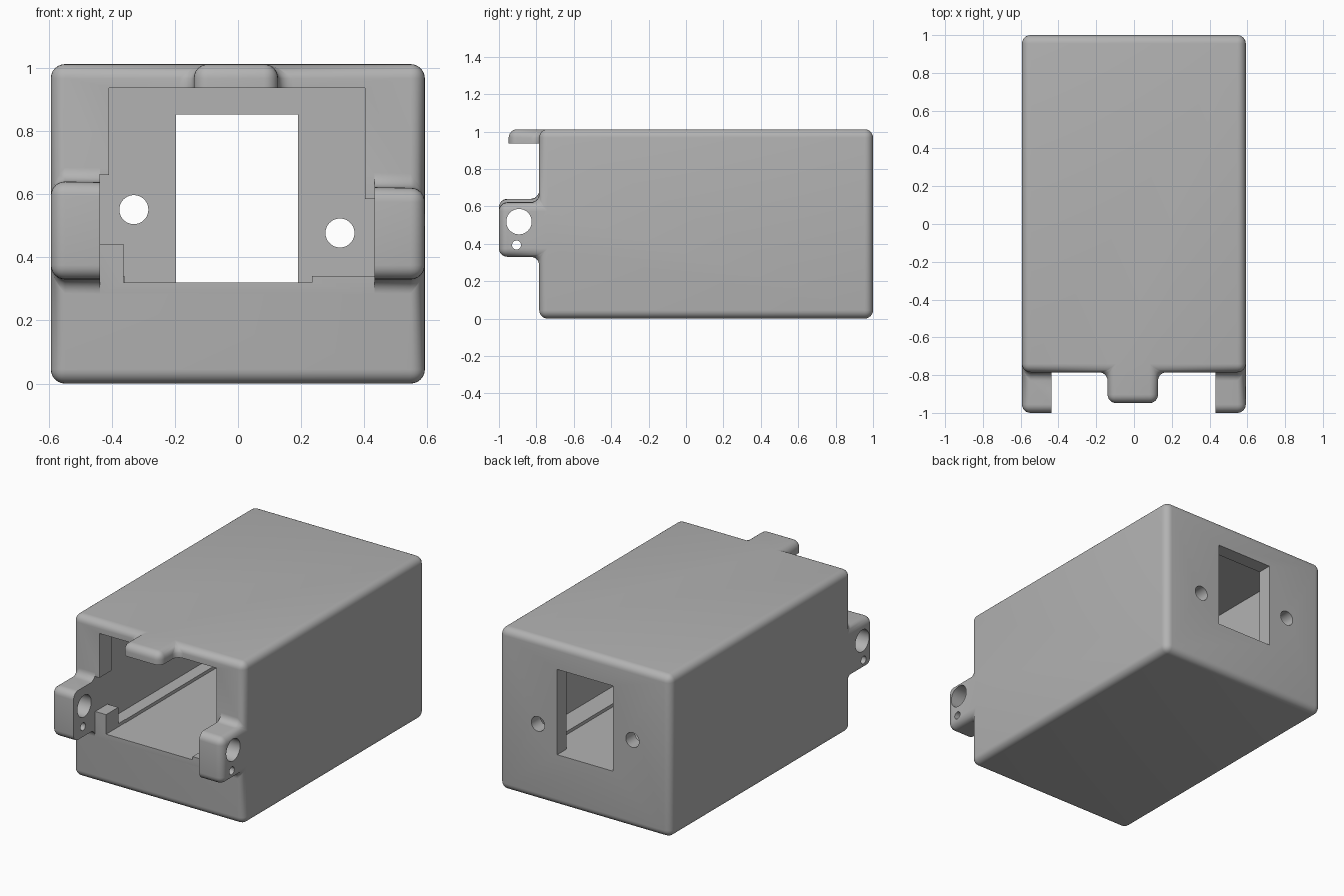
import bpy, bmesh, math
from mathutils import Matrix, Vector

if "Cube" in bpy.data.objects:
    bpy.data.objects.remove(bpy.data.objects["Cube"])

X0, X1 = -0.593, 0.592          # outer sides
FRONT, BACK, TIP = -0.785, 1.0, -1.0
TOP, CEILING, FLOOR = 1.012, 0.937, 0.32
EAR_L, EAR_R = -0.437, 0.432    # inner faces of the ears
RADIUS = 0.045

grey = bpy.data.materials.new("plain_grey")
grey.use_nodes = True
grey.diffuse_color = (0.448, 0.448, 0.448, 1)
grey.node_tree.nodes["Principled BSDF"].inputs["Base Color"].default_value = grey.diffuse_color


def link(name, bm):
    bmesh.ops.recalc_face_normals(bm, faces=bm.faces)
    mesh = bpy.data.meshes.new(name)
    bm.to_mesh(mesh)
    bm.free()
    mesh.materials.append(grey)
    obj = bpy.data.objects.new(name, mesh)
    bpy.context.collection.objects.link(obj)
    return obj


def prism(name, points, start, depth):
    """Extrude a closed outline of 3D points by the depth vector."""
    bm = bmesh.new()
    face = bm.faces.new([bm.verts.new(Vector(p) + Vector(start)) for p in points])
    new = bmesh.ops.extrude_face_region(bm, geom=[face])["geom"]
    bmesh.ops.translate(bm, vec=depth, verts=[v for v in new if isinstance(v, bmesh.types.BMVert)])
    return link(name, bm)


def prism_y(name, outline, y0, y1):
    return prism(name, [(x, 0, z) for x, z in outline], (0, y0, 0), (0, y1 - y0, 0))


def block(name, x0, x1, y0, y1, z0, z1):
    return prism_y(name, [(x0, z0), (x1, z0), (x1, z1), (x0, z1)], y0, y1)


def cylinder(name, center, radius, length, axis):
    bm = bmesh.new()
    turn = Matrix.Rotation(math.pi / 2, 4, "Y" if axis == "X" else "X")
    bmesh.ops.create_cone(bm, cap_ends=True, segments=40, radius1=radius, radius2=radius,
                          depth=length, matrix=Matrix.Translation(center) @ turn)
    return link(name, bm)


def boolean(obj, tool, operation):
    """Bake one boolean into the object and drop the tool."""
    mod = obj.modifiers.new("join", "BOOLEAN")
    mod.operation, mod.object, mod.solver = operation, tool, "EXACT"
    graph = bpy.context.evaluated_depsgraph_get()
    mesh = bpy.data.meshes.new_from_object(obj.evaluated_get(graph))
    obj.modifiers.clear()
    obj.data = mesh
    bpy.data.objects.remove(tool)


# Outer body: side profile with a full-width nose for the ears, plus the top tab
profile = [(FRONT, 0), (BACK, 0), (BACK, TOP), (FRONT, TOP),
           (FRONT, 0.64), (TIP, 0.64), (TIP, 0.33), (FRONT, 0.33)]
housing = prism("housing", [(0, y, z) for y, z in profile], (X0, 0, 0), (X1 - X0, 0, 0))
boolean(housing, block("tab", -0.14, 0.127, -0.948, FRONT + 0.2, 0.78, TOP), "UNION")

# Round every outer edge and fillet the inner corners
bm = bmesh.new()
bm.from_mesh(housing.data)
bmesh.ops.remove_doubles(bm, verts=bm.verts, dist=0.0005)
bmesh.ops.dissolve_limit(bm, angle_limit=0.02, verts=bm.verts, edges=bm.edges)
bmesh.ops.bevel(bm, geom=list(bm.edges), offset=RADIUS, offset_type="OFFSET",
                segments=6, profile=0.5, affect="EDGES", clamp_overlap=True)
# The left ear is slightly lower than the right one
for v in bm.verts:
    if v.co.x > 0.3 and v.co.y < FRONT + 0.1 and 0.55 < v.co.z < 0.72:
        v.co.z -= 0.02
bmesh.ops.recalc_face_normals(bm, faces=bm.faces)
bm.to_mesh(housing.data)
bm.free()

# Clear the space between the ears and under the tab
boolean(housing, block("gap", EAR_L, EAR_R, -1.2, FRONT, 0.2, CEILING), "DIFFERENCE")

# Main cavity with a low ledge along each wall
cavity = [(EAR_L, CEILING), (EAR_L, 0.34), (-0.36, 0.34), (-0.36, FLOOR),
          (0.3, FLOOR), (0.3, 0.34), (EAR_R, 0.34), (EAR_R, CEILING)]
boolean(housing, prism_y("cavity", cavity, -0.665, 0.91), "DIFFERENCE")

# Stepped front opening
opening = [(-0.408, CEILING), (-0.408, 0.66), (EAR_L, 0.66), (EAR_L, 0.442),
           (-0.362, 0.442), (-0.362, FLOOR), (0.235, FLOOR), (0.235, 0.34),
           (EAR_R, 0.34), (EAR_R, 0.585), (0.402, 0.585), (0.402, CEILING)]
boolean(housing, prism_y("opening", opening, -0.9, -0.6), "DIFFERENCE")

# Back window and its two screw holes
boolean(housing, block("window", -0.197, 0.19, 0.8, 1.1, FLOOR, 0.853), "DIFFERENCE")
for x, z in ((-0.33, 0.551), (0.323, 0.477)):
    boolean(housing, cylinder("screw_hole", (x, 0.95, z), 0.046, 0.3, "Y"), "DIFFERENCE")

# Pivot hole and pin hole through both ears
for y, z, r in ((-0.893, 0.518, 0.068), (-0.906, 0.393, 0.024)):
    boolean(housing, cylinder("ear_hole", (0, y, z), r, 1.6, "X"), "DIFFERENCE")

# Smooth shading with crisp cut edges
bpy.ops.object.select_all(action="DESELECT")
housing.select_set(True)
bpy.context.view_layer.objects.active = housing
bpy.ops.object.shade_smooth_by_angle(angle=math.radians(32))
